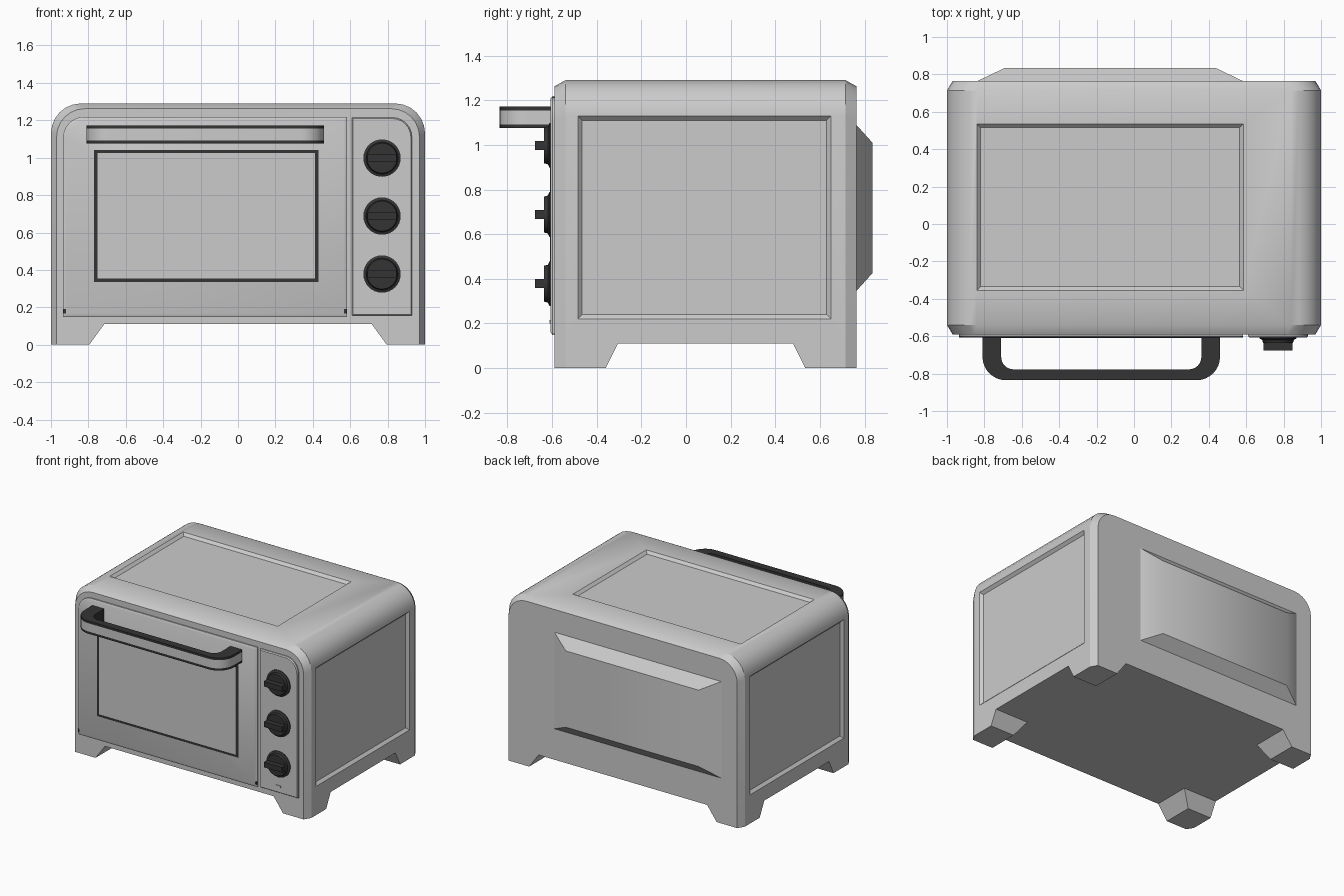
import bpy, bmesh, math

if "Cube" in bpy.data.objects:
    bpy.data.objects.remove(bpy.data.objects["Cube"])


def material(name, v):
    m = bpy.data.materials.new(name)
    m.diffuse_color = (v, v, v, 1)
    m.use_nodes = True
    m.node_tree.nodes["Principled BSDF"].inputs["Base Color"].default_value = m.diffuse_color
    return m


GREY = material("grey_metal", 0.6)
DARK = material("dark_plastic", 0.034)
FRONT, BACK = -0.59, 0.765


def loft(name, rings, mat):
    """Closed solid through rings that have equal point counts."""
    n = len(rings[0])
    bm = bmesh.new()
    vs = [[bm.verts.new(p) for p in r] for r in rings]
    for a, b in zip(vs, vs[1:]):
        for i in range(n):
            j = (i + 1) % n
            bm.faces.new((a[i], a[j], b[j], b[i]))
    bm.faces.new(vs[0][::-1])
    bm.faces.new(vs[-1])
    bmesh.ops.recalc_face_normals(bm, faces=bm.faces)
    me = bpy.data.meshes.new(name)
    bm.to_mesh(me)
    bm.free()
    me.materials.append(mat)
    ob = bpy.data.objects.new(name, me)
    bpy.context.collection.objects.link(ob)
    return ob


def arch(x0, x1, z0, z1, rl=0, rr=0, n=6):
    """Rectangle outline with rounded top-left and top-right corners."""
    pts = [(x0, z0)]
    for cx, r, start in ((x0 + rl, rl, 180), (x1 - rr, rr, 90)):
        steps = n if r else 0
        for k in range(steps + 1):
            a = math.radians(start - 90 * k / n)
            pts.append((cx + r * math.cos(a), z1 - r + r * math.sin(a))
                       if r else (cx, z1))
    return pts + [(x1, z0)]


def at_y(pts, y):
    return [(x, y, z) for x, z in pts]


def plate(name, x0, x1, z0, z1, y0, y1, mat, rl=0, rr=0, bevel=0):
    """Front plate with an optional chamfered face."""
    rings = [at_y(arch(x0, x1, z0, z1, rl, rr), y0)]
    if bevel:
        rings.append(at_y(arch(x0, x1, z0, z1, rl, rr), y1 + 0.008))
    b = bevel
    rings.append(at_y(arch(x0 + b, x1 - b, z0 + b, z1 - b,
                           max(rl - b, 0), max(rr - b, 0)), y1))
    return loft(name, rings, mat)


# Body shell: rounded top, chamfered front and back rims
full = arch(-1, 1, 0.11, 1.29, 0.16, 0.16)
rim = arch(-0.97, 0.97, 0.11, 1.262, 0.15, 0.15)
body = loft("body", [at_y(rim, FRONT), at_y(full, FRONT + 0.05),
                     at_y(full, BACK - 0.05), at_y(rim, BACK)], GREY)


# Sunken panels on both sides and the top
def recess(u0, u1, v0, v1, place):
    rings = []
    for d in (-0.02, 0.02):
        rings.append([place(u, v, d) for u, v in
                      arch(u0 - d, u1 + d, v0 - d, v1 + d)])
    cutter = loft("panel_cutter", rings, GREY)
    cutter.hide_render = True
    mod = body.modifiers.new("panel", 'BOOLEAN')
    mod.operation = 'DIFFERENCE'
    mod.solver = 'EXACT'
    mod.object = cutter
    bpy.context.view_layer.objects.active = body
    bpy.ops.object.modifier_apply(modifier=mod.name)
    bpy.data.objects.remove(cutter)


for s in (1, -1):
    recess(-0.485, 0.65, 0.22, 1.13, lambda u, v, d, s=s: (s * (1 + d), u, v))
recess(-0.84, 0.585, -0.355, 0.535, lambda u, v, d: (u, v, 1.29 + d))

# Feet: four corner blocks, splayed on their inner sides
MID = (FRONT + BACK) / 2
for sx, side in ((-1, "left"), (1, "right")):
    for sy, end in ((-1, "front"), (1, "back")):
        h = (BACK - FRONT) / 2
        rings = []
        for z, ix, iy in ((0, 0.795, h - 0.23), (0.11, 0.715, h - 0.285)):
            rings.append([(sx * x, MID + sy * y, z) for x, y in
                          ((1, h - 0.05), (0.97, h), (ix, h), (ix, iy), (1, iy))])
        loft(f"{end}_{side}_foot", rings, GREY)

# Back bulge
loft("back_bulge", [at_y(arch(-0.84, 0.585, 0.345, 1.09), BACK - 0.002),
                    at_y(arch(-0.69, 0.435, 0.425, 1.01), 0.835)], GREY)

# Door, window and control panel
plate("door", -0.935, 0.583, 0.148, 1.218, FRONT + 0.002, -0.607, GREY,
      rl=0.11, bevel=0.018)
plate("window_frame", -0.77, 0.43, 0.335, 1.042, -0.606, -0.609, DARK)
plate("window_glass", -0.752, 0.412, 0.353, 1.024, -0.608, -0.610, GREY)
plate("control_panel", 0.61, 0.93, 0.155, 1.215, FRONT + 0.002, -0.607, GREY,
      rr=0.105, bevel=0.006)
plate("indicator", 0.75, 0.79, 0.2, 0.215, -0.606, -0.612, GREY)
for x, side in ((-0.927, "left"), (0.575, "right")):
    plate(f"{side}_hinge", x - 0.008, x + 0.008, 0.168, 0.19,
          FRONT, -0.606, DARK)

# Handle: U-shaped bar with a grey band around its outer wall
outer = arch(-0.81, 0.46, 0.6, 0.835, 0.125, 0.125, 8)
inner = arch(-0.71, 0.36, 0.6, 0.777, 0.065, 0.065, 8)
outline = outer + inner[::-1]
handle = loft("handle", [[(x, -y, z) for x, y in outline]
                         for z in (1.075, 1.092, 1.155, 1.172)], DARK)
handle.data.materials.append(GREY)
for i in range(len(outer) - 1):
    handle.data.polygons[len(outline) + i].material_index = 1

# Knobs with a raised grip bar
for i, z in enumerate((0.998, 0.688, 0.378)):
    rings = []
    for r, y in ((0.1, -0.605), (0.1, -0.612), (0.085, -0.619), (0.08, -0.637)):
        rings.append([(0.77 + r * math.cos(a), y, z + r * math.sin(a))
                      for a in (math.tau * k / 32 for k in range(32))])
    loft(f"knob_{i + 1}", rings, DARK)
    plate(f"knob_grip_{i + 1}", 0.692, 0.848, z - 0.02, z + 0.02,
          -0.63, -0.676, DARK)

# Smooth curves, keep creases sharp
bpy.ops.object.select_all(action='SELECT')
bpy.context.view_layer.objects.active = body
bpy.ops.object.shade_smooth_by_angle(angle=math.radians(30))
